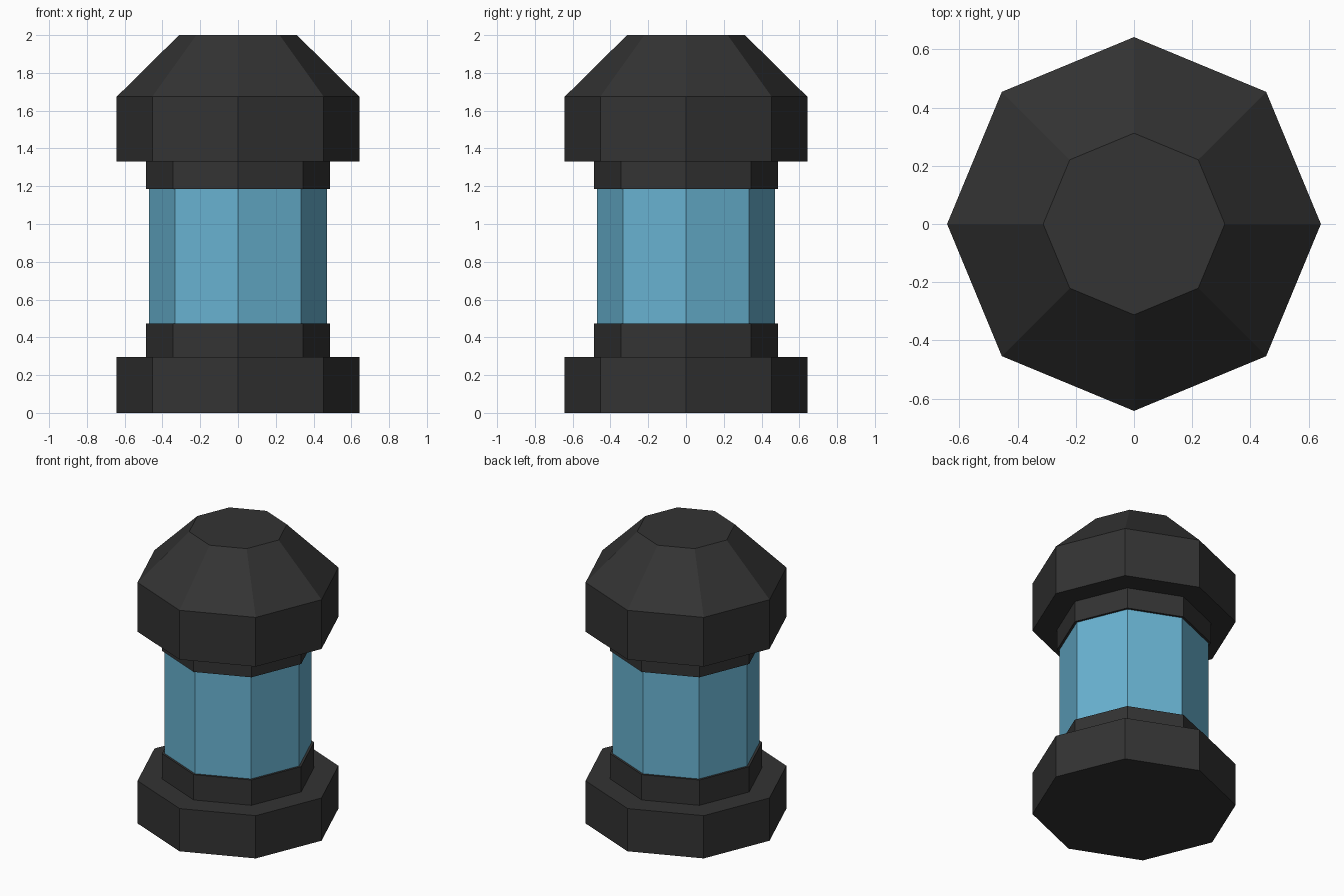
import bpy, bmesh
from math import cos, sin, tau

if "Cube" in bpy.data.objects:
    bpy.data.objects.remove(bpy.data.objects["Cube"])

SIDES = 8


def material(name, color):
    m = bpy.data.materials.new(name)
    m.diffuse_color = color
    m.use_nodes = True
    m.node_tree.nodes["Principled BSDF"].inputs["Base Color"].default_value = m.diffuse_color
    return m


def lathe(name, profile, mat, capped=True):
    """Octagonal turned solid from (radius, z) points, bottom to top."""
    bm = bmesh.new()
    rings = [[bm.verts.new((r * cos(tau * i / SIDES), r * sin(tau * i / SIDES), z))
              for i in range(SIDES)] for r, z in profile]
    for a, b in zip(rings, rings[1:]):
        for i in range(SIDES):
            j = (i + 1) % SIDES
            bm.faces.new((a[i], a[j], b[j], b[i]))
    if capped:
        bm.faces.new(rings[0][::-1])
        bm.faces.new(rings[-1])
    me = bpy.data.meshes.new(name)
    bm.to_mesh(me)
    bm.free()
    me.materials.append(mat)
    ob = bpy.data.objects.new(name, me)
    bpy.context.collection.objects.link(ob)
    return ob


dark = material("dark_metal", (0.033, 0.033, 0.033, 1))
glass = material("blue_glass", (0.14, 0.45, 0.64, 0.8))

# Foot with its stepped collar
lathe("base", [(0.642, 0), (0.642, 0.297), (0.486, 0.297), (0.486, 0.473)], dark)
# Glass tube between the collars
lathe("glass_tube", [(0.47, 0.473), (0.47, 1.186)], glass, capped=False)
# Upper collar, cap and sloped roof
lathe("cap", [(0.486, 1.186), (0.486, 1.332), (0.642, 1.332),
              (0.642, 1.674), (0.312, 2.0)], dark)
